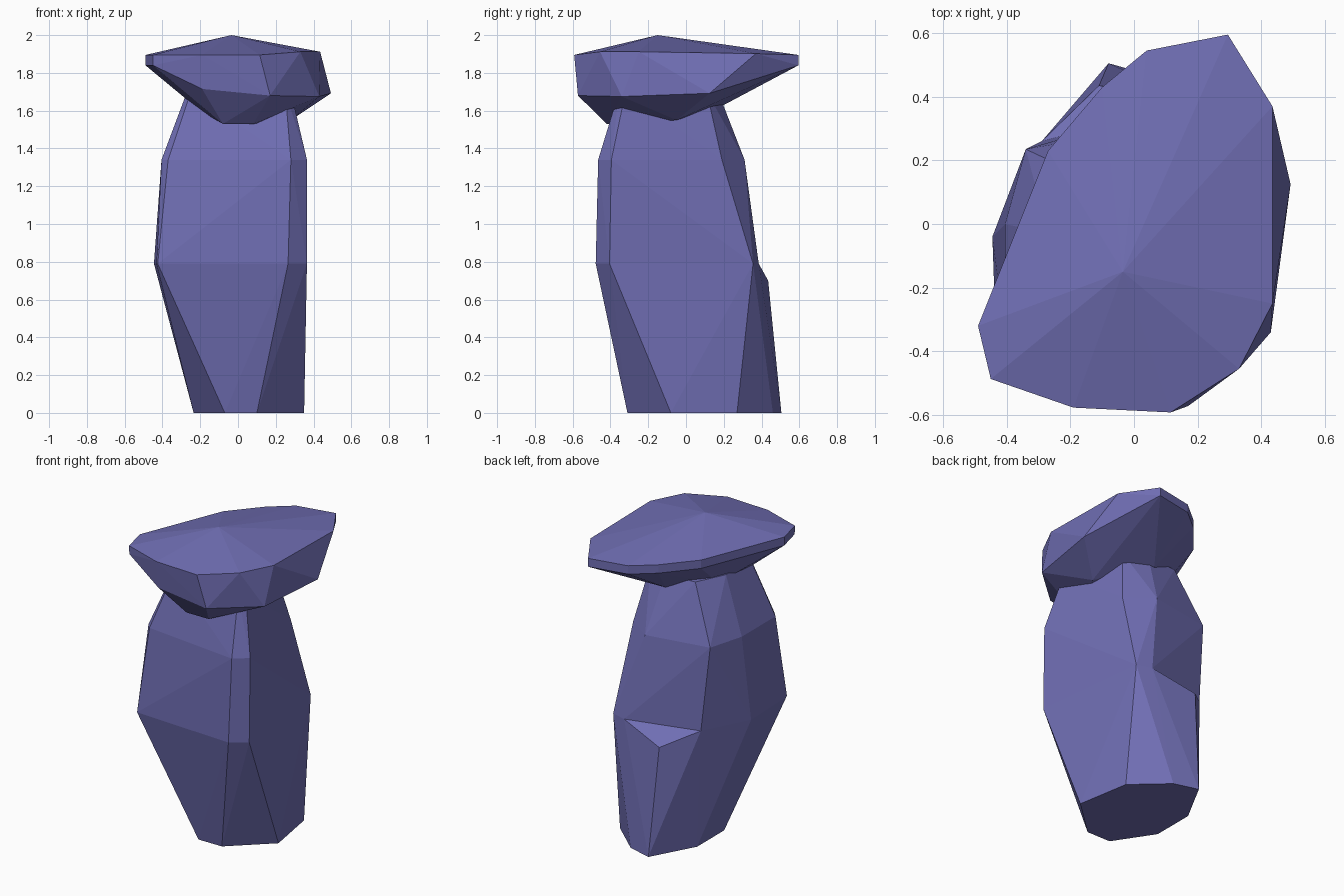
import bpy, bmesh

if "Cube" in bpy.data.objects:
    bpy.data.objects.remove(bpy.data.objects["Cube"])


def hull(points, drop_z=None):
    """Convex hull; optionally open the flat face at one height."""
    bm = bmesh.new()
    for p in points:
        bm.verts.new(p)
    res = bmesh.ops.convex_hull(bm, input=bm.verts[:])
    junk = {g for g in res["geom_interior"] + res["geom_unused"]
            if isinstance(g, bmesh.types.BMVert) and g.is_valid and not g.link_faces}
    bmesh.ops.delete(bm, geom=list(junk), context='VERTS')
    if drop_z is not None:
        flat = [f for f in bm.faces if all(abs(v.co.z - drop_z) < 1e-4 for v in f.verts)]
        bmesh.ops.delete(bm, geom=flat, context='FACES')
    return bm


def make(name, pieces):
    """Merge hull pieces into one flat-shaded object."""
    out = bmesh.new()
    for bm in pieces:
        tmp = bpy.data.meshes.new("tmp")
        bm.to_mesh(tmp)
        out.from_mesh(tmp)
        bm.free()
        bpy.data.meshes.remove(tmp)
    bmesh.ops.remove_doubles(out, verts=out.verts[:], dist=1e-4)
    bmesh.ops.recalc_face_normals(out, faces=out.faces[:])
    me = bpy.data.meshes.new(name)
    out.to_mesh(me)
    out.free()
    ob = bpy.data.objects.new(name, me)
    bpy.context.collection.objects.link(ob)
    mat = bpy.data.materials.get("stone") or bpy.data.materials.new("stone")
    mat.diffuse_color = (0.16, 0.155, 0.45, 1)
    mat.use_nodes = True
    mat.node_tree.nodes["Principled BSDF"].inputs["Base Color"].default_value = mat.diffuse_color
    me.materials.append(mat)


def ring(z, pts):
    return [(x, y, z) for x, y in pts]


# Pillar cross-sections, from the front left corner anticlockwise
base = ring(0, [(-.07, -.31), (.1, -.31), (.35, -.08), (.29, .27),
                (.08, .46), (-.08, .505), (-.235, .22), (-.235, -.06)])
waist = ring(.79, [(-.425, -.44), (.265, -.478), (.365, -.405), (.28, .355),
                   (.18, .385), (-.29, .26), (-.445, -.04), (-.432, -.41)])
chest = ring(1.34, [(-.37, -.39), (.28, -.465), (.365, -.395), (.25, .19),
                    (.08, .31), (-.34, .235), (-.405, 0), (-.405, -.35)])
neck = ring(1.7, [(-.25, -.31), (.25, -.355), (.28, -.32), (.18, .11),
                  (.03, .17), (-.18, .16), (-.27, -.03), (-.27, -.28)])
ledge = [(-.11, .435, .70)]  # chipped ledge at the back
make("pillar", [hull(base + waist + ledge, .79),
                hull(waist + chest + neck, .79)])

# Cap stone: peak, rim, rim underside, belly
peak = [(-.035, -.15, 2.0)]
rim = ring(1.895, [(-.49, -.32), (-.45, -.487), (-.19, -.577), (.115, -.592),
                   (.295, .595), (.04, .545), (-.1, .43), (-.27, .23)])
rim += ring(1.912, [(.33, -.455), (.435, -.25)]) + [(.435, .37, 1.902)]
under = ring(1.84, [(-.49, -.32), (-.45, -.485), (.295, .595),
                    (.04, .545), (-.1, .43), (-.27, .23)])
belly = [(-.19, -.555, 1.715), (.17, -.572, 1.68), (.43, -.34, 1.675), (.492, .125, 1.692),
         (-.2, -.3, 1.6), (-.08, -.42, 1.53), (.08, -.42, 1.53), (.28, -.05, 1.55),
         (.01, .2, 1.63), (-.2, -.05, 1.62)]
make("cap_stone", [hull(peak + rim + under + belly)])
